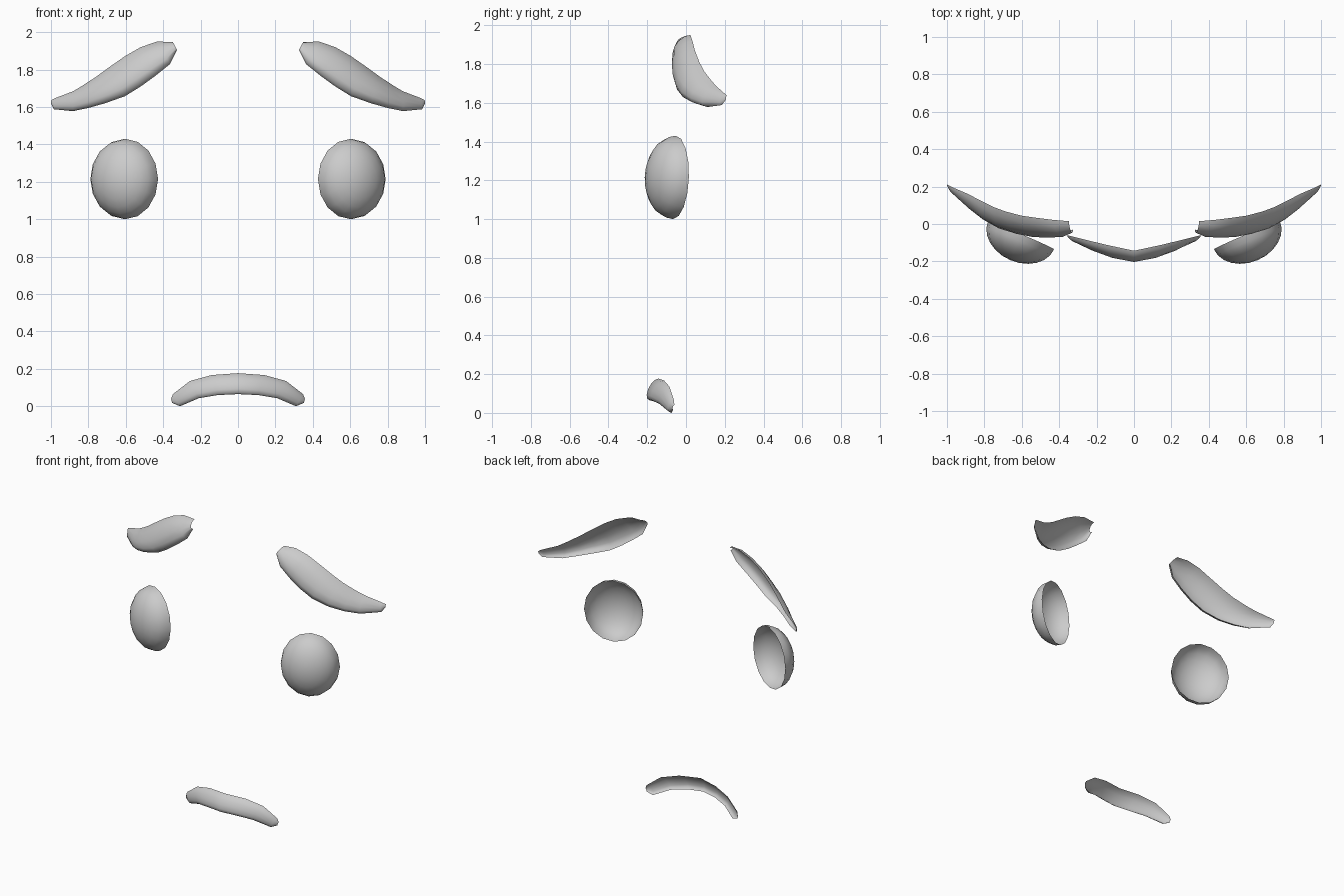
import bpy, bmesh, math
from mathutils import Matrix, Vector

if "Cube" in bpy.data.objects:
    bpy.data.objects.remove(bpy.data.objects["Cube"])

grey = bpy.data.materials.new("light_grey")
grey.diffuse_color = (0.6, 0.6, 0.6, 1)
grey.use_nodes = True
grey.node_tree.nodes["Principled BSDF"].inputs["Base Color"].default_value = grey.diffuse_color


def finish(name, bm):
    """Turn a bmesh into a smooth, grey object."""
    me = bpy.data.meshes.new(name)
    bm.to_mesh(me)
    bm.free()
    me.materials.append(grey)
    for p in me.polygons:
        p.use_smooth = True
    ob = bpy.data.objects.new(name, me)
    bpy.context.collection.objects.link(ob)
    return ob


def mirrored(stations):
    """Flip stations to the other side, keeping left-to-right order."""
    return [(-s[0], s[1], -s[2], *s[3:]) for s in reversed(stations)]


def shell(name, stations, n=6):
    """Loft an open-backed shell; each station is
    top x, top z, bottom x, bottom z, top y, front y, bottom y."""
    bm = bmesh.new()
    rows = []
    for tx, tz, bx, bz, ty, fy, by in stations:
        bulge = (ty + by) / 2 - fy
        row = []
        for j in range(n + 1):
            a = math.pi * j / n
            s = (1 - math.cos(a)) / 2
            p = Vector((tx, ty, tz)).lerp(Vector((bx, by, bz)), s)
            p.y -= bulge * math.sin(a)
            row.append(bm.verts.new(p))
        rows.append(row)
    for r0, r1 in zip(rows, rows[1:]):
        for j in range(n):
            bm.faces.new((r0[j], r0[j + 1], r1[j + 1], r1[j]))
    return finish(name, bm)


def eye(name, side):
    """Hollow half ellipsoid turned slightly outward."""
    bm = bmesh.new()
    bmesh.ops.create_uvsphere(bm, u_segments=16, v_segments=12, radius=1)
    bmesh.ops.delete(bm, geom=[v for v in bm.verts if v.co.z < -0.01], context='VERTS')
    across = Vector((0.92, 0.39, 0)) * 0.192
    up = Vector((0, 0.03, 1)) * 0.215
    front = Vector((0.39, -0.92, 0)) * 0.145
    basis = Matrix((across, up, front)).transposed().to_4x4()
    m = Matrix.Translation((0.604, -0.06, 1.215)) @ basis
    bm.transform(Matrix.Diagonal((side, 1, 1, 1)) @ m)
    if side < 0:
        bmesh.ops.reverse_faces(bm, faces=bm.faces[:])
    return finish(name, bm)


# Eyebrows, inner end to outer end
brow = [
    (0.348, 1.947, 0.326, 1.904, 0.015, -0.040, -0.030),
    (0.433, 1.950, 0.364, 1.829, 0.022, -0.060, -0.040),
    (0.520, 1.920, 0.444, 1.765, 0.033, -0.062, -0.042),
    (0.604, 1.872, 0.520, 1.710, 0.045, -0.057, -0.037),
    (0.690, 1.812, 0.604, 1.658, 0.068, -0.040, -0.020),
    (0.754, 1.765, 0.711, 1.620, 0.092, -0.012, 0.010),
    (0.830, 1.715, 0.800, 1.595, 0.130, 0.035, 0.055),
    (0.882, 1.684, 0.882, 1.578, 0.158, 0.088, 0.110),
    (0.979, 1.647, 0.984, 1.588, 0.200, 0.175, 0.185),
    (1.000, 1.635, 1.000, 1.620, 0.212, 0.206, 0.208),
]
shell("right_eyebrow", brow)
shell("left_eyebrow", mirrored(brow))

# Eyes
eye("right_eye", 1)
eye("left_eye", -1)

# Mouth, centre to corner, then mirrored
mouth = [
    (0.000, 0.177, 0.000, 0.065, -0.143, -0.196, -0.187),
    (0.140, 0.167, 0.107, 0.060, -0.113, -0.172, -0.167),
    (0.257, 0.135, 0.210, 0.043, -0.085, -0.135, -0.130),
    (0.348, 0.065, 0.310, 0.000, -0.062, -0.092, -0.075),
    (0.358, 0.040, 0.352, 0.018, -0.060, -0.068, -0.066),
]
shell("mouth", mirrored(mouth)[:-1] + mouth)
